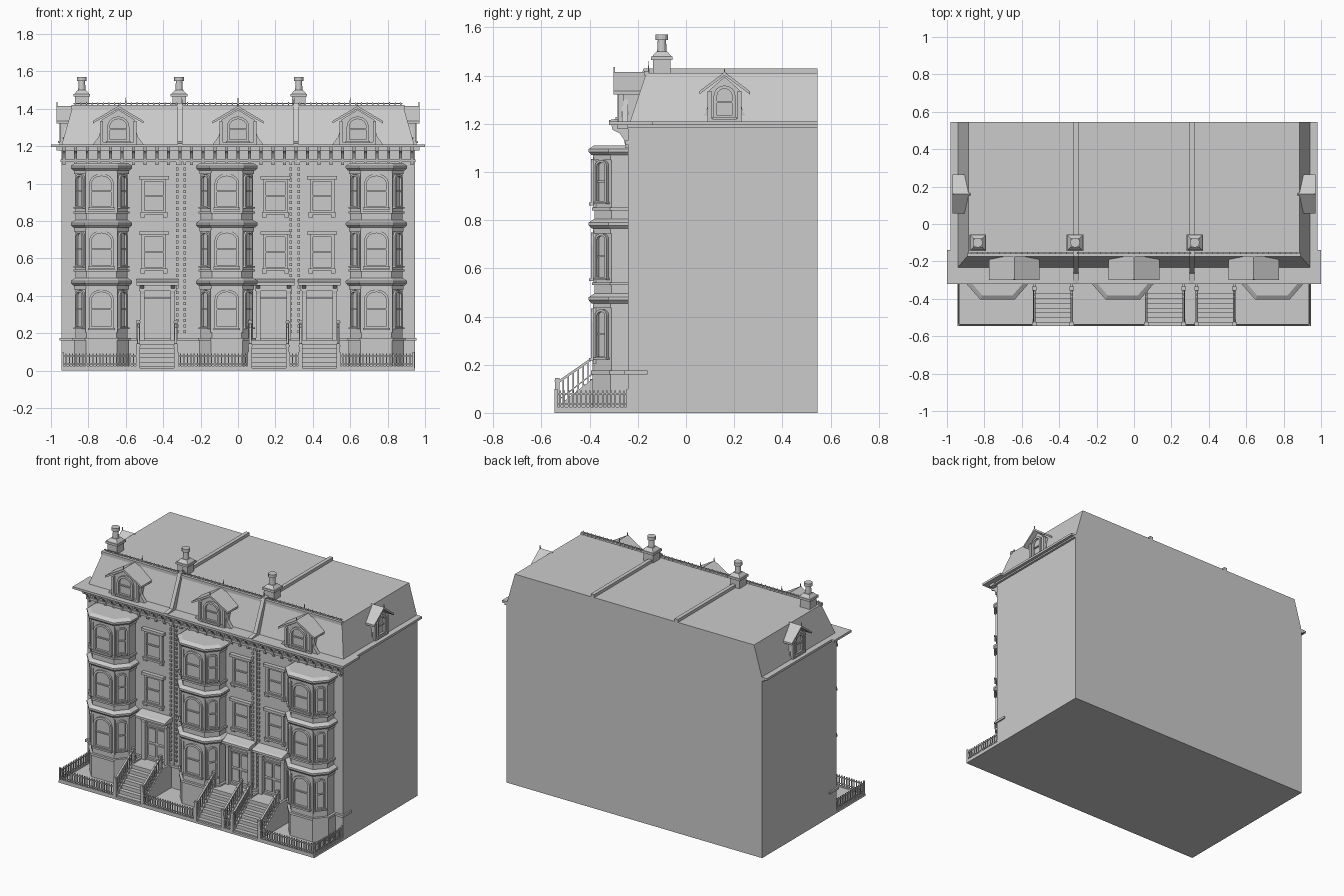
import bpy, bmesh
from math import sin, cos, pi, atan2, radians
from mathutils import Matrix, Vector

if "Cube" in bpy.data.objects:
    bpy.data.objects.remove(bpy.data.objects["Cube"])


class Part:
    """Collects simple solids into one named object."""
    def __init__(self, name):
        self.name, self.bm, self.M = name, bmesh.new(), Matrix()

    def at(self, x=0, y=0, z=0, rot=0):
        self.M = Matrix.Translation((x, y, z)) @ Matrix.Rotation(rot, 4, 'Z')
        return self

    def v(self, x, y, z):
        return self.bm.verts.new(self.M @ Vector((x, y, z)))

    def prism(self, pts, a, b, axis='z', top=None):
        f = {'z': lambda p, t: (p[0], p[1], t), 'y': lambda p, t: (p[0], t, p[1]),
             'x': lambda p, t: (t, p[0], p[1])}[axis]
        lo = [self.v(*f(p, a)) for p in pts]
        hi = [self.v(*f(p, b)) for p in (top or pts)]
        n = len(pts)
        self.bm.faces.new(lo[::-1])
        self.bm.faces.new(hi)
        for i in range(n):
            j = (i + 1) % n
            self.bm.faces.new((lo[i], lo[j], hi[j], hi[i]))
        return self

    def box(self, x0, x1, y0, y1, z0, z1):
        return self.prism([(x0, y0), (x1, y0), (x1, y1), (x0, y1)], z0, z1)

    def window(self, w, z0, z1, rise=0, t=.014, d=.014):
        """Frame ring facing local -y, with sash bars and sill."""
        def arch(w, z0, z1, r):
            n = 8 if rise else 1
            return [(-w, z0), (w, z0)] + [(w * cos(pi * i / n), z1 - r + r * sin(pi * i / n))
                                          for i in range(n + 1)]
        o, i = arch(w + t, z0 - t, z1 + t, rise + t * (rise > 0)), arch(w, z0, z1, rise)
        loops = [[self.v(x, y, z) for x, z in p] for p, y in ((o, 0), (o, -d), (i, -d), (i, 0))]
        n = len(o)
        for r in range(3):
            for k in range(n):
                m = (k + 1) % n
                self.bm.faces.new((loops[r][k], loops[r][m], loops[r + 1][m], loops[r + 1][k]))
        zm = (z0 + z1) / 2
        self.box(-w, w, -d * .6, 0, zm - .004, zm + .004)
        self.box(-w - t * 1.4, w + t * 1.4, -d * 1.6, 0, z0 - t * 1.3, z0 - t * .5)
        return self

    def done(self):
        bmesh.ops.recalc_face_normals(self.bm, faces=self.bm.faces)
        me = bpy.data.meshes.new(self.name)
        self.bm.to_mesh(me)
        self.bm.free()
        ob = bpy.data.objects.new(self.name, me)
        bpy.context.collection.objects.link(ob)
        return ob


WALL, BACK = -.24, .545
BAYS, PARTY = (-.73, -.06, .74), (-.31, .31)
STOOPS = ((-.4325, -.43), (.165, .19), (.435, .435))   # stair centre, door centre

# main block and front yard slab
Part("house_body").box(-.945, .945, WALL, BACK, 0, 1.2).done()
Part("front_yard").box(-.945, .945, -.545, WALL, 0, .015).done()
Part("base_belt").box(-.955, .955, -.255, -.16, .16, .175).done()

# mansard roof: sloped front and sides, vertical back
Part("mansard_roof").prism([(-.945, -.235), (.945, -.235), (.945, BACK), (-.945, BACK)], 1.2, 1.41,
    top=[(-.885, -.165), (.885, -.165), (.885, BACK), (-.885, BACK)]).done()
Part("roof_edge").box(-.89, .89, -.175, -.155, 1.4, 1.42).done()

# eaves cornice, frieze and brackets
p = Part("eaves_cornice")
p.box(-1, 1, -.32, -.14, 1.195, 1.21).box(-.98, .98, -.14, BACK, 1.195, 1.21)
p.box(-.97, .97, -.285, WALL, 1.178, 1.195).box(-.96, .96, WALL, BACK, 1.185, 1.195)
p.box(-.95, .95, -.252, WALL, 1.115, 1.13)
p.done()
p = Part("cornice_brackets")
curve = [(-.235, 1.195), (-.31, 1.195), (-.305, 1.175), (-.275, 1.16), (-.258, 1.135), (-.25, 1.1), (-.235, 1.1)]
for i in range(31):
    x = -.93 + i * .062
    p.prism(curve, x - .008, x + .008, 'x')
p.done()

# party walls rising over the roof
p = Part("party_wall_ridges")
for x in PARTY:
    p.prism([(BACK, 1.4), (BACK, 1.43), (-.175, 1.43), (-.265, 1.225), (-.32, 1.215), (-.32, 1.2), (-.22, 1.2),
             (-.15, 1.4)], x - .0125, x + .0125, 'x')
p.done()

# chimneys
p = Part("chimneys")
for x in (-.835, -.315, .325):
    p.at(x, -.1)
    def sq(r): return [(-r, -r), (r, -r), (r, r), (-r, r)]
    def ring(r): return [(r * cos(k * pi / 6), r * sin(k * pi / 6)) for k in range(12)]
    p.prism(sq(.036), 1.4, 1.47).prism(sq(.045), 1.465, 1.48).prism(sq(.04), 1.48, 1.5, top=sq(.022))
    p.prism(ring(.02), 1.495, 1.55, top=ring(.017)).prism(ring(.026), 1.548, 1.57)
p.done()

# roof cresting with finials
p = Part("roof_cresting")
p.box(-.88, .88, -.158, -.152, 1.426, 1.43)
for i in range(59):
    x = -.87 + i * .03
    h = 1.46 if i % 10 == 9 else 1.437
    p.at(x, -.155).prism([(-.006, -.003), (.006, -.003), (.006, .003), (-.006, .003)], 1.41, h,
                         top=[(-.001, -.001), (.001, -.001), (.001, .001), (-.001, .001)])
p.done()


# dormers on front and sides
def dormer(p, w, e, deep):
    p.prism([(-w, 0), (w, 0), (w, .13), (0, .185), (-w, .13)], 0, deep, 'y')
    p.window(w * .5, .025, .135, w * .45)
    for s in (-1, 1):
        p.prism([(0, .205), (s * e, .125), (s * e, .112), (0, .19)], -.03, deep, 'y')
        p.prism([(s * w, 0), (s * e, 0), (s * (w + .015), .04), (s * w, .09)], .005, .03, 'y')
        p.box(s * w - .008, s * w + .008, -.012, .01, 0, .125)
    p.box(-w, w, -.014, 0, 0, .012)
    p.prism([(-.005, .19), (.005, .19), (0, .225)], -.03, -.024, 'y')


p = Part("front_dormers")
for x in (-.64, 0, .64):
    dormer(p.at(x, -.27, 1.21), .09, .135, .11)
p.done()
p = Part("side_dormers")
for s in (-1, 1):
    dormer(p.at(s * .94, .16, 1.21, s * pi / 2), .062, .105, .065)
p.done()


# three-storey bay windows
def plan(o):
    a, b = .14 + o, .08 + o * .5
    return [(-a, -.23), (-a, -.31 - o * .5), (-b, -.38 - o), (b, -.38 - o), (a, -.31 - o * .5), (a, -.23)]


walls, bands, wins = Part("bay_walls"), Part("bay_cornices"), Part("bay_windows")
for x in BAYS:
    walls.at(x).prism(plan(0), 0, 1.09)
    bands.at(x).prism(plan(.008), 0, .16).prism(plan(.015), .16, .175)
    for top in (.48, .79, 1.095):
        bands.prism(plan(.006), top - .045, top - .025).prism(plan(.012), top - .025, top - .012, top=plan(.024))
        bands.prism(plan(.024), top - .012, top).prism(plan(.024), top, top + .015, top=plan(.002))
        if top < 1:
            bands.prism(plan(.01), top + .05, top + .062)
    for z0, z1 in ((.235, .42), (.565, .735), (.88, 1.04)):
        wins.at(x, -.38).window(.052, z0, z1, .04)
        for s in (-1, 1):
            wins.at(x + s * .11, -.345, 0, s * atan2(.07, .06)).window(.022, z0, z1, .015, .01)
            wins.at(x + s * .08, -.38).box(-.006, .006, -.006, .006, z0 - .03, z1 + .02)
for q in (walls, bands, wins):
    q.done()

# flat wall windows with lintels
p = Part("wall_windows")
for x in (-.45, .2, .45):
    for z0, z1 in ((.555, .715), (.855, 1.01)):
        p.at(x, WALL).window(.05, z0, z1, 0, .016, .016)
        p.box(-.08, .08, -.026, 0, z1 + .012, z1 + .03)
        for s in (-1, 1):
            p.box(s * .06 - .012, s * .06 + .012, -.018, 0, z0 - .035, z0 - .02)
p.done()

# entrance doors with pilasters and hoods
p = Part("entrance_doors")
for _, x in STOOPS:
    p.at(x, WALL)
    for s in (-1, 1):
        p.box(s * .082 - .012, s * .082 + .012, -.03, 0, .165, .455)
        p.box(s * .034 - .026, s * .034 + .026, -.008, 0, .19, .27)
        p.box(s * .034 - .026, s * .034 + .026, -.008, 0, .285, .375)
        p.prism([(0, .46), (-.06, .46), (-.035, .44), (-.03, .41), (0, .4)], s * .082 - .01, s * .082 + .01, 'x')
    p.box(-.07, .07, -.012, 0, .385, .395).box(-.1, .1, -.035, 0, .425, .455)
    p.box(-.112, .112, -.075, 0, .455, .47)
    p.prism([(0, .47), (-.075, .47), (-.065, .478), (0, .49)], -.112, .112, 'x')
p.done()

# stoops: stair flights and sloped railings
stairs, rails = Part("stoop_stairs"), Part("stoop_railings")
N, Y0, Y1, H = 7, -.53, -.345, .165
for x, _ in STOOPS:
    prof = [(Y0, 0)]
    for i in range(N):
        y = Y0 + (Y1 - Y0) * i / N
        prof += [(y, H * (i + 1) / N), (Y0 + (Y1 - Y0) * (i + 1) / N, H * (i + 1) / N)]
    stairs.prism(prof + [(WALL, H), (WALL, 0)], x - .095, x + .095, 'x')
    for s in (-1, 1):
        c = x + s * .1
        stairs.prism([(Y0, 0), (Y0, .03), (Y1, .175), (WALL, .175), (WALL, 0)], c - .007, c + .007, 'x')
        rails.prism([(Y0, .122), (Y0, .134), (Y1, .262), (Y1, .25)], c - .006, c + .006, 'x')
        rails.prism([(Y0, .05), (Y0, .056), (Y1, .198), (Y1, .192)], c - .004, c + .004, 'x')
        for y, z0, z1 in ((-.535, 0, .145), (Y1, .16, .27)):
            rails.box(c - .009, c + .009, y - .009, y + .009, z0, z1)
            rails.box(c - .012, c + .012, y - .01, y + .01, z1 - .015, z1 - .008)
        for k in range(1, 9):
            t = k / 9
            y, z = Y0 + (Y1 - Y0) * t, .03 + .14 * t
            rails.box(c - .003, c + .003, y - .003, y + .003, z, z + .095)
stairs.done()
rails.done()

# yard fence: curb, rails and pickets
p = Part("yard_fence")


def fence(x, y, rot, length):
    p.at(x, y, 0, rot)
    p.box(0, length, -.005, .005, .01, .024)
    p.box(0, length, -.003, .003, .076, .082).box(0, length, -.003, .003, .034, .039)
    n = round(length / .018)
    for i in range(n + 1):
        u = length * i / n
        w = .006 if i in (0, n) else .0028
        p.box(u - w, u + w, -.003, .003, .01, .1 if i in (0, n) else .092)


for a, b in ((-.938, -.54), (-.325, .058), (.272, .328), (.542, .938)):
    fence(a, -.54, 0, b - a)
for x in (-.938, .938):
    fence(x, -.54, pi / 2, .3)
p.done()

# toothed strips beside the party joints
p = Part("party_joint_blocks")
for x in (-.325, -.285, .282, .325):
    for i in range(31):
        z = .2 + i * .03
        p.box(x - .006, x + .006, -.25, WALL, z, z + .016)
for x in (-.305, .304):
    p.box(x - .003, x + .003, -.244, WALL, .175, 1.12)
p.done()
